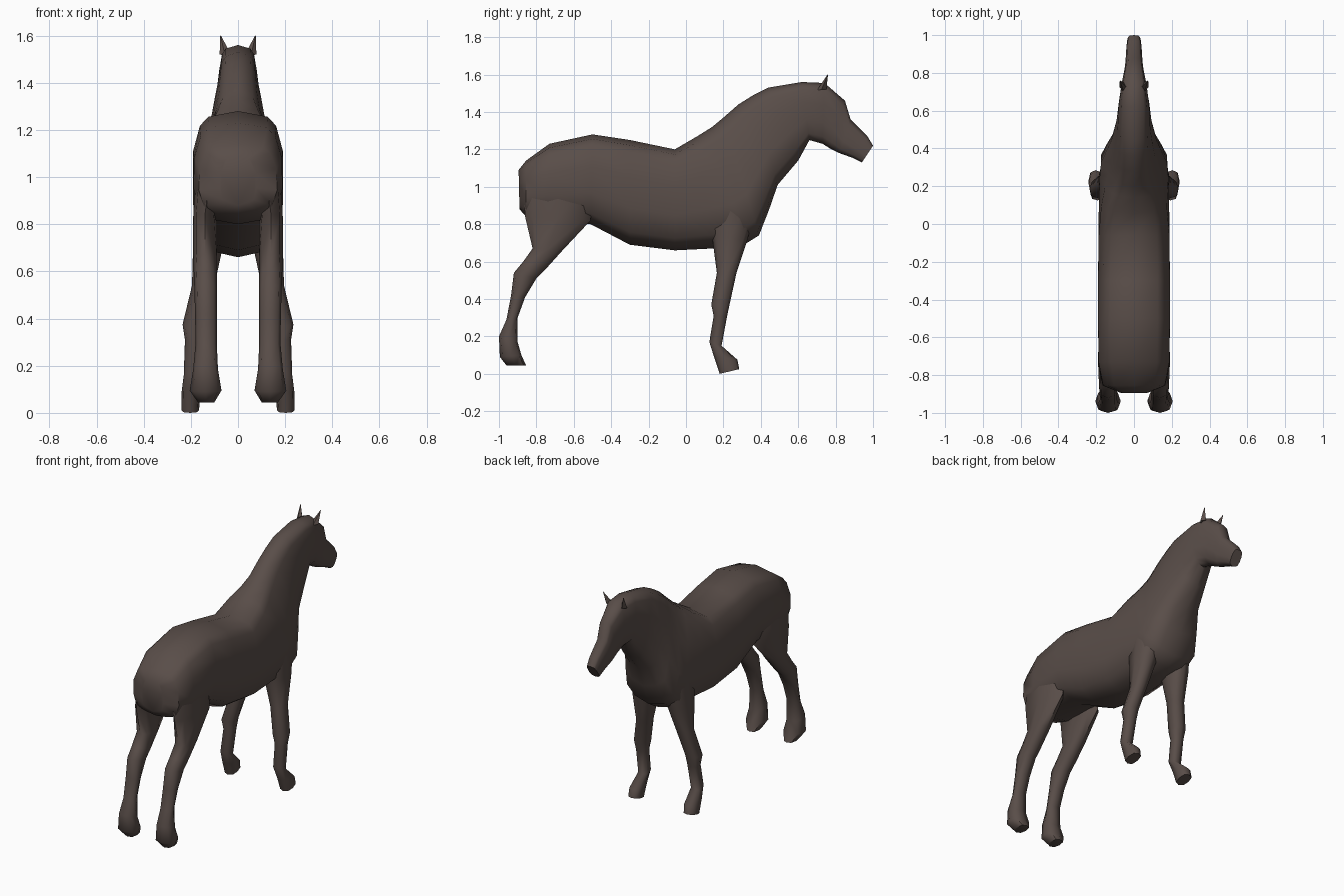
import bpy, bmesh, math
from mathutils import Vector

coat = bpy.data.materials.new("dark brown coat")
coat.diffuse_color = (0.10, 0.075, 0.066, 1)


def loft(name, rings, angle):
    """Skin a list of equally sized vertex rings and cap both ends."""
    bm = bmesh.new()
    loops = [[bm.verts.new(p) for p in ring] for ring in rings]
    n = len(loops[0])
    for a, b in zip(loops, loops[1:]):
        for i in range(n):
            j = (i + 1) % n
            bm.faces.new((a[i], a[j], b[j], b[i]))
    bm.faces.new(loops[0])
    bm.faces.new(loops[-1])
    bmesh.ops.recalc_face_normals(bm, faces=bm.faces)
    mesh = bpy.data.meshes.new(name)
    bm.to_mesh(mesh)
    bm.free()
    mesh.materials.append(coat)
    ob = bpy.data.objects.new(name, mesh)
    bpy.context.collection.objects.link(ob)
    bpy.ops.object.select_all(action='DESELECT')
    ob.select_set(True)
    bpy.context.view_layer.objects.active = ob
    bpy.ops.object.shade_smooth_by_angle(angle=math.radians(angle))
    return ob


# Half cross-section: (position from top to bottom, share of the half width)
SECTION = [(0.05, 0.66), (0.13, 0.85), (0.35, 1), (0.65, 1), (0.88, 0.85), (0.96, 0.5)]


def body_ring(ty, tz, by, bz, upper, lower):
    top, bottom = Vector((0, ty, tz)), Vector((0, by, bz))
    side = []
    for t, share in SECTION:
        p = top.lerp(bottom, t)
        p.x = share * (upper + (lower - upper) * t)
        side.append(p)
    mirrored = [Vector((-p.x, p.y, p.z)) for p in reversed(side)]
    return [top] + side + [bottom] + mirrored


# Torso, neck and head: top y, z, bottom y, z, upper and lower half width
body = [
    (-0.895, 1.09, -0.89, 0.88, 0.07, 0.08),
    (-0.855, 1.14, -0.855, 0.84, 0.16, 0.17),
    (-0.73, 1.23, -0.74, 0.80, 0.185, 0.19),
    (-0.50, 1.28, -0.51, 0.80, 0.19, 0.19),
    (-0.30, 1.25, -0.30, 0.69, 0.19, 0.19),
    (-0.06, 1.20, -0.06, 0.66, 0.185, 0.19),
    (0.06, 1.27, 0.14, 0.67, 0.16, 0.20),
    (0.14, 1.32, 0.31, 0.69, 0.12, 0.215),
    (0.20, 1.37, 0.39, 0.74, 0.09, 0.22),
    (0.28, 1.44, 0.445, 0.88, 0.08, 0.18),
    (0.36, 1.49, 0.49, 1.01, 0.08, 0.14),
    (0.44, 1.53, 0.60, 1.14, 0.08, 0.10),
    (0.62, 1.56, 0.66, 1.25, 0.08, 0.08),
    (0.74, 1.555, 0.73, 1.23, 0.07, 0.06),
    (0.85, 1.46, 0.77, 1.205, 0.05, 0.05),
    (0.88, 1.36, 0.82, 1.18, 0.045, 0.045),
    (0.97, 1.27, 0.89, 1.155, 0.04, 0.04),
    (1.00, 1.22, 0.94, 1.13, 0.035, 0.035),
]
loft("body", [body_ring(*r) for r in body], 50)


def leg_ring(side, by, bz, fy, fz, inner, outer):
    """Eight-sided section between a back point and a front point."""
    ring = []
    for k in range(8):
        a = math.radians(45 * k)
        u, v = [max(-1, min(1, f(a) * 1.08)) for f in (math.cos, math.sin)]
        t = (u + 1) / 2
        x = (inner + outer) / 2 + v * (outer - inner) / 2
        ring.append((side * x, by + (fy - by) * t, bz + (fz - bz) * t))
    return ring


# Legs: back y, z, front y, z, inner x, outer x
front_leg = [
    (0.10, 0.95, 0.38, 0.95, 0.06, 0.175),
    (0.14, 0.73, 0.33, 0.72, 0.06, 0.19),
    (0.165, 0.54, 0.27, 0.54, 0.10, 0.195),
    (0.135, 0.37, 0.235, 0.38, 0.14, 0.235),
    (0.148, 0.31, 0.22, 0.31, 0.15, 0.225),
    (0.125, 0.17, 0.19, 0.15, 0.155, 0.23),
    (0.15, 0.09, 0.275, 0.075, 0.16, 0.24),
    (0.18, 0.0, 0.285, 0.025, 0.165, 0.24),
]
hind_leg = [
    (-0.87, 1.00, -0.50, 1.00, 0.06, 0.18),
    (-0.86, 0.84, -0.51, 0.82, 0.09, 0.19),
    (-0.82, 0.67, -0.66, 0.66, 0.09, 0.19),
    (-0.87, 0.60, -0.75, 0.56, 0.09, 0.187),
    (-0.92, 0.54, -0.80, 0.51, 0.09, 0.185),
    (-0.935, 0.42, -0.86, 0.41, 0.09, 0.182),
    (-0.96, 0.29, -0.90, 0.30, 0.09, 0.18),
    (-1.00, 0.20, -0.90, 0.17, 0.085, 0.19),
    (-0.995, 0.09, -0.88, 0.10, 0.07, 0.205),
    (-0.96, 0.045, -0.855, 0.045, 0.10, 0.17),
]
for side, label in ((1, "right"), (-1, "left")):
    loft(f"front_leg_{label}", [leg_ring(side, *r) for r in front_leg], 60)
    loft(f"hind_leg_{label}", [leg_ring(side, *r) for r in hind_leg], 60)

    # Pointed ear leaning outward and forward
    base = [(0.035, 0.72, 1.53), (0.055, 0.70, 1.515), (0.078, 0.725, 1.52), (0.055, 0.75, 1.52)]
    tip = Vector((0.075, 0.76, 1.605))
    rings = [[Vector(p).lerp(tip, t) for p in base] for t in (0, 0.95)]
    loft(f"ear_{label}", [[(side * p.x, p.y, p.z) for p in r] for r in rings], 30)
